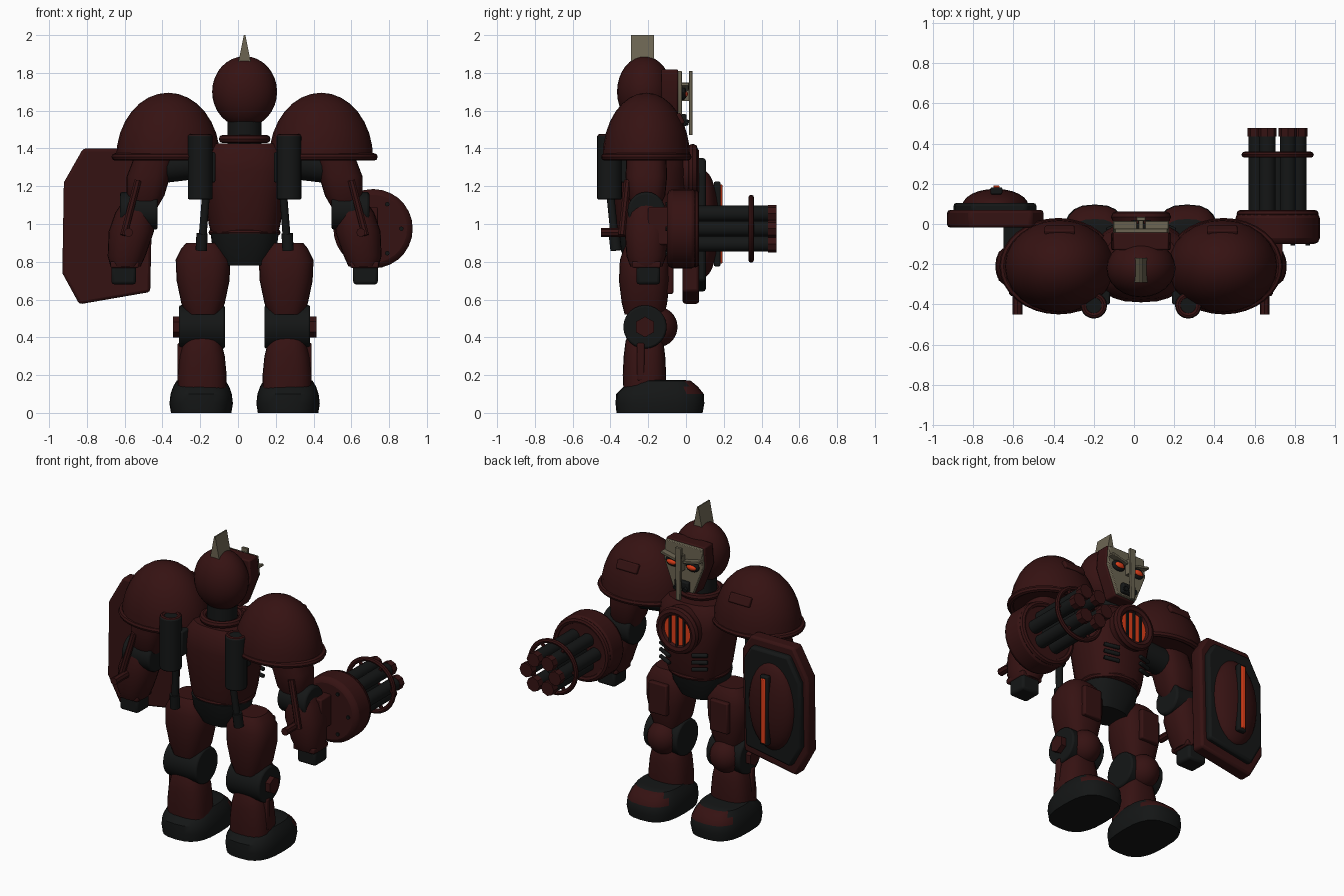
import bpy, bmesh, math
from mathutils import Vector, Matrix

if "Cube" in bpy.data.objects:
    bpy.data.objects.remove(bpy.data.objects["Cube"])


def material(name, rgb):
    m = bpy.data.materials.new(name)
    m.use_nodes = True
    col = (*rgb, 1)
    m.diffuse_color = col
    m.node_tree.nodes["Principled BSDF"].inputs["Base Color"].default_value = col
    return m


RED = material("dark red", (0.036, 0.006, 0.006))
BLACK = material("charcoal", (0.007, 0.008, 0.008))
BONE = material("bone", (0.15, 0.13, 0.085))
GLOW = material("orange glow", (0.75, 0.05, 0.01))
C = 0.035          # body centre line
MID = -0.21        # body depth line


def finish(name, bm, mat, bevel=0):
    bmesh.ops.recalc_face_normals(bm, faces=bm.faces)
    me = bpy.data.meshes.new(name)
    bm.to_mesh(me)
    bm.free()
    ob = bpy.data.objects.new(name, me)
    bpy.context.collection.objects.link(ob)
    me.materials.append(mat)
    if bevel:
        mod = ob.modifiers.new("bevel", "BEVEL")
        mod.width, mod.segments = bevel, 2
    return ob


def ball(name, mat, loc, r, cut=False):
    bm = bmesh.new()
    bmesh.ops.create_uvsphere(bm, u_segments=24, v_segments=16, radius=1)
    if cut:   # keep the upper half only
        geom = bm.verts[:] + bm.edges[:] + bm.faces[:]
        bmesh.ops.bisect_plane(bm, geom=geom, plane_co=(0, 0, 0), plane_no=(0, 0, -1), clear_outer=True)
        bmesh.ops.holes_fill(bm, edges=[e for e in bm.edges if e.is_boundary])
    bmesh.ops.transform(bm, matrix=Matrix.Translation(loc) @ Matrix.Diagonal((*r, 1)), verts=bm.verts)
    return finish(name, bm, mat)


def rod(name, mat, a, b, r, r2=None, n=20, bevel=0):
    a, b = Vector(a), Vector(b)
    bm = bmesh.new()
    bmesh.ops.create_cone(bm, cap_ends=True, segments=n, radius1=r, radius2=r if r2 is None else r2, depth=(b - a).length)
    rot = (b - a).to_track_quat("Z", "Y").to_matrix().to_4x4()
    bmesh.ops.transform(bm, matrix=Matrix.Translation((a + b) / 2) @ rot, verts=bm.verts)
    return finish(name, bm, mat, bevel)


def box(name, mat, loc, size, rot=None, bevel=0.008):
    bm = bmesh.new()
    bmesh.ops.create_cube(bm, size=1)
    m = Matrix.Translation(loc) @ (rot or Matrix()) @ Matrix.Diagonal((*size, 1))
    bmesh.ops.transform(bm, matrix=m, verts=bm.verts)
    return finish(name, bm, mat, bevel)


def ring(name, mat, loc, rx, ry, minor, axis="Z"):
    bm = bmesh.new()
    rows = []
    for i in range(32):
        t = math.tau * i / 32
        row = []
        for j in range(8):
            p = math.tau * j / 8
            k = minor * math.cos(p)
            v = Vector(((rx + k) * math.cos(t), (ry + k) * math.sin(t), minor * math.sin(p)))
            if axis == "Y":
                v = Vector((v.x, v.z, v.y))
            row.append(bm.verts.new(v + Vector(loc)))
        rows.append(row)
    for i in range(32):
        a, b = rows[i], rows[(i + 1) % 32]
        for j in range(8):
            bm.faces.new((a[j], b[j], b[(j + 1) % 8], a[(j + 1) % 8]))
    return finish(name, bm, mat)


def loft(name, mat, rings, square=1.0, n=24):
    """Stack of rounded rings given as x, y, z, rx, ry."""
    bm = bmesh.new()
    rows = []
    for x, y, z, rx, ry in rings:
        ts = [math.tau * i / n for i in range(n)]
        f = lambda v: math.copysign(abs(v) ** square, v)
        rows.append([bm.verts.new((x + rx * f(math.cos(t)), y + ry * f(math.sin(t)), z)) for t in ts])
    for a, b in zip(rows, rows[1:]):
        for i in range(n):
            bm.faces.new((a[i], a[(i + 1) % n], b[(i + 1) % n], b[i]))
    bm.faces.new(rows[0])
    bm.faces.new(rows[-1])
    return finish(name, bm, mat)


def plate(name, mat, pts, y0, y1, scale=1.0, bevel=0.008):
    """Outline in x and z, extruded in depth and scaled about its middle."""
    bm = bmesh.new()
    cx, cz = (sum(p[k] for p in pts) / len(pts) for k in (0, 1))
    a, b = [[bm.verts.new((cx + (x - cx) * scale, y, cz + (z - cz) * scale)) for x, z in pts] for y in (y0, y1)]
    bm.faces.new(a)
    bm.faces.new(b)
    for i in range(len(pts)):
        j = (i + 1) % len(pts)
        bm.faces.new((a[i], a[j], b[j], b[i]))
    return finish(name, bm, mat, bevel)


# Torso, hips, collar
loft("torso", RED, [(C, -0.19, z, rx, ry) for z, rx, ry in
     ((0.94, .175, .165), (1.0, .19, .18), (1.15, .215, .195), (1.28, .24, .2), (1.38, .23, .185), (1.425, .18, .15))], 0.8)
loft("hips", BLACK, [(C, MID, z, rx, ry) for z, rx, ry in ((0.78, .12, .1), (0.87, .17, .14), (0.95, .18, .16))], 0.8)
ring("belt", RED, (C, -0.19, 0.955), .175, .165, .016)
ring("collar", RED, (C, MID, 1.45), .115, .115, .022)
rod("neck", BLACK, (C, MID, 1.40), (C, MID, 1.57), .09)

# Chest lamp
rod("lamp_housing", RED, (C, -0.06, 1.275), (C, 0.03, 1.275), .14, n=32)
ring("lamp_rim", RED, (C, 0.035, 1.275), .122, .122, .028, "Y")
rod("lamp_glow", GLOW, (C, 0.0, 1.275), (C, 0.037, 1.275), .1, n=32)
for dx, h in ((-.05, .17), (0, .2), (.05, .17)):
    box("lamp_bar", BLACK, (C + dx, 0.042, 1.275), (.014, .014, h), bevel=0)

# Head, crest and mask
ball("head", RED, (C, -0.22, 1.70), (.172, .145, .188))
plate("crest", BONE, [(C - .032, 1.86), (C + .032, 1.86), (C + .004, 2.0), (C - .004, 2.0)], -0.29, -0.17, bevel=0)
mask = [(C + s * x, z) for s, row in ((1, ((.13, 1.81), (.14, 1.69), (.07, 1.51))),
        (-1, ((.07, 1.51), (.14, 1.69), (.13, 1.81)))) for x, z in row]
plate("mask_backing", RED, mask, -0.13, -0.042, 1.06)
plate("mask", BONE, mask, -0.05, -0.022, bevel=0.004)
plate("nose_guard", BONE, [(C - .022, 1.81), (C + .022, 1.81), (C + .014, 1.47), (C - .014, 1.47)], 0.016, 0.034, bevel=0.003)
box("nose_bridge", BONE, (C, 0, 1.70), (.025, .06, .1), bevel=0.003)
box("mouth", BLACK, (C, -0.012, 1.55), (.1, .03, .065))
for dx in (-.035, 0, .035):
    rod("mouth_tube", BLACK, (C + dx, -.02, 1.545), (C + dx, .015, 1.535), .015, n=10)

# Parts that repeat on both sides
for s, side in ((-1, "right"), (1, "left")):
    X = lambda off: C + s * off
    # Eyes
    ball(side + "_eye_socket", BLACK, (X(.072), -.015, 1.69), (.048, .018, .034))
    ball(side + "_eye", GLOW, (X(.072), -.004, 1.688), (.034, .014, .018))
    tilt = Matrix.Rotation(-s * .22, 4, "Y")
    box(side + "_brow", BONE, (X(.08), -.005, 1.727), (.12, .04, .016), tilt, 0.003)
    # Back canisters and hoses
    rod(side + "_canister", BLACK, (X(.235), -.405, 1.13), (X(.235), -.405, 1.47), .066, bevel=0.008)
    ring(side + "_canister_cap", RED, (X(.235), -.405, 1.462), .05, .05, .015)
    box(side + "_canister_mount", BLACK, (X(.2), -.33, 1.3), (.09, .14, .16))
    rod(side + "_hose", BLACK, (X(.205), -.40, 1.15), (X(.225), -.375, .9), .021, n=12)
    rod(side + "_hose_end", BLACK, (X(.225), -.38, .95), (X(.23), -.37, .86), .03, n=12)
    # Ribs
    for k in range(3):
        z = 1.03 + .045 * k
        rod(side + "_rib", BLACK, (X(.08), .005, z), (X(.17), -.03, z + .01), .013, n=10, bevel=0.004)
    # Shoulder
    ball(side + "_shoulder_dome", RED, (X(.405), MID, 1.35), (.275, .232, .345), cut=True)
    ring(side + "_shoulder_rim", RED, (X(.41), MID, 1.355), .275, .22, .02)
    box(side + "_shoulder_badge", RED, (X(.405), -.045, 1.55), (.15, .06, .06), Matrix.Rotation(.45, 4, "X"))
    rod(side + "_shoulder_joint", BLACK, (X(.2), MID, 1.33), (X(.45), MID, 1.3), .085)
    # Arm
    loft(side + "_upper_arm", RED, [(X(.47), MID, 1.38, .105, .105), (X(.51), MID, 1.25, .115, .11),
         (X(.525), MID, 1.15, .1, .1), (X(.53), MID, 1.09, .07, .07)], 0.75)
    rod(side + "_elbow", BLACK, (X(.46), MID, 1.07), (X(.66), MID, 1.07), .1, bevel=0.012)
    loft(side + "_forearm", RED, [(X(.575), MID, 1.12, .07, .08), (X(.585), MID, 1.06, .1, .105), (X(.6), MID, .96, .12, .115),
         (X(.625), MID, .83, .1, .105), (X(.63), MID, .775, .08, .085)], 0.85)
    rod(side + "_forearm_rail", RED, (X(.565), -.31, 1.23), (X(.64), -.34, .94), .02, n=8)
    rod(side + "_forearm_stud", RED, (X(.615), -.30, .955), (X(.615), -.45, .955), .024, n=8)
    box(side + "_wrist", RED, (X(.635), MID, .785), (.15, .15, .035))
    box(side + "_hand", BLACK, (X(.64), -.2, .735), (.13, .125, .11), bevel=0.015)
    # Leg
    loft(side + "_thigh", RED, [(X(.22), -.22, z, rx, ry) for z, rx, ry in
         ((.52, .09, .105), (.58, .115, .12), (.7, .14, .135), (.81, .145, .13), (.87, .115, .11), (.9, .09, .085))], 0.75)
    box(side + "_thigh_plate", RED, (X(.22), -.085, .73), (.13, .035, .2))
    rod(side + "_knee_joint", BLACK, (X(.105), -.217, .455), (X(.347), -.217, .455), .115, n=24, bevel=0.01)
    ball(side + "_knee_cap", RED, (X(.225), -.145, .455), (.1, .1, .105))
    rod(side + "_knee_bolt", RED, (X(.34), -.217, .455), (X(.38), -.217, .455), .055, n=6)
    loft(side + "_shin", RED, [(X(.225), -.22, z, rx, ry) for z, rx, ry in
         ((.1, .13, .11), (.2, .13, .115), (.3, .12, .11), (.38, .1, .1), (.42, .08, .08))], 0.75)
    box(side + "_shin_rail", RED, (X(.34), -.24, .27), (.03, .04, .2))
    foot = loft(side + "_foot", BLACK, [(X(.23), y, z, rx, ry) for y, z, rx, ry in
        ((-.14, 0, .16, .228), (-.138, .05, .168, .235), (-.138, .1, .162, .232), (-.133, .14, .148, .195),
         (-.13, .17, .13, .155), (-.14, .175, .11, .12))], 0.72)
    foot.data.materials.append(RED)
    for f in foot.data.polygons:
        if .09 < f.center.z < .165 and f.center.y > -.01:
            f.material_index = 1

# Rotary gun on the left arm
GX, GZ = .715, .975
rod("gun_drum", RED, (GX, -.1, GZ), (GX, .06, GZ), .21, n=28, bevel=0.03)
ring("gun_drum_lip", RED, (GX, .05, GZ), .185, .185, .02, "Y")
box("gun_mount", RED, (.66, -.13, .99), (.16, .14, .2))
rod("gun_core", BLACK, (GX, .05, GZ), (GX, .36, GZ), .045)
ring("barrel_hoop", RED, (GX, .345, GZ), .165, .165, .015, "Y")
for k in range(6):
    a = math.tau * k / 6
    bx, bz = GX + .103 * math.cos(a), GZ + .092 * math.sin(a)
    rod("barrel", BLACK, (bx, .04, bz), (bx, .45, bz), .042, n=14)
    rod("muzzle", RED, (bx, .435, bz), (bx, .478, bz), .046, n=8)
    rod("hoop_spoke", RED, (bx, .345, bz), (GX + .16 * math.cos(a), .345, GZ + .16 * math.sin(a)), .012, n=6)
    rx, rz = GX + .15 * math.cos(a), GZ + .15 * math.sin(a)
    rod("drum_bolt", BLACK, (rx, -.108, rz), (rx, -.09, rz), .012, n=8)

# Shield on the right arm
outline = [(-.82, 1.4), (-.51, 1.4), (-.45, 1.3), (-.465, .64), (-.84, .575), (-.93, .74), (-.922, 1.22)]
plate("shield", RED, outline, -.018, .07, bevel=0.015)
plate("shield_inlay", BLACK, outline, .05, .105, .86, 0.015)
ball("shield_boss", RED, (-.69, .09, 1.0), (.165, .085, .285))
box("shield_slot", BLACK, (-.685, .165, 1.0), (.06, .035, .45))
box("shield_light", GLOW, (-.685, .182, 1.0), (.03, .02, .42), bevel=0.004)
box("shield_strap", BLACK, (-.6, -.07, .98), (.1, .14, .16))

# Smooth shading with sharp edges kept
bpy.ops.object.select_all(action="DESELECT")
for ob in bpy.context.scene.objects:
    if ob.type == "MESH":
        ob.select_set(True)
        bpy.context.view_layer.objects.active = ob
bpy.ops.object.shade_smooth_by_angle(angle=math.radians(35))
